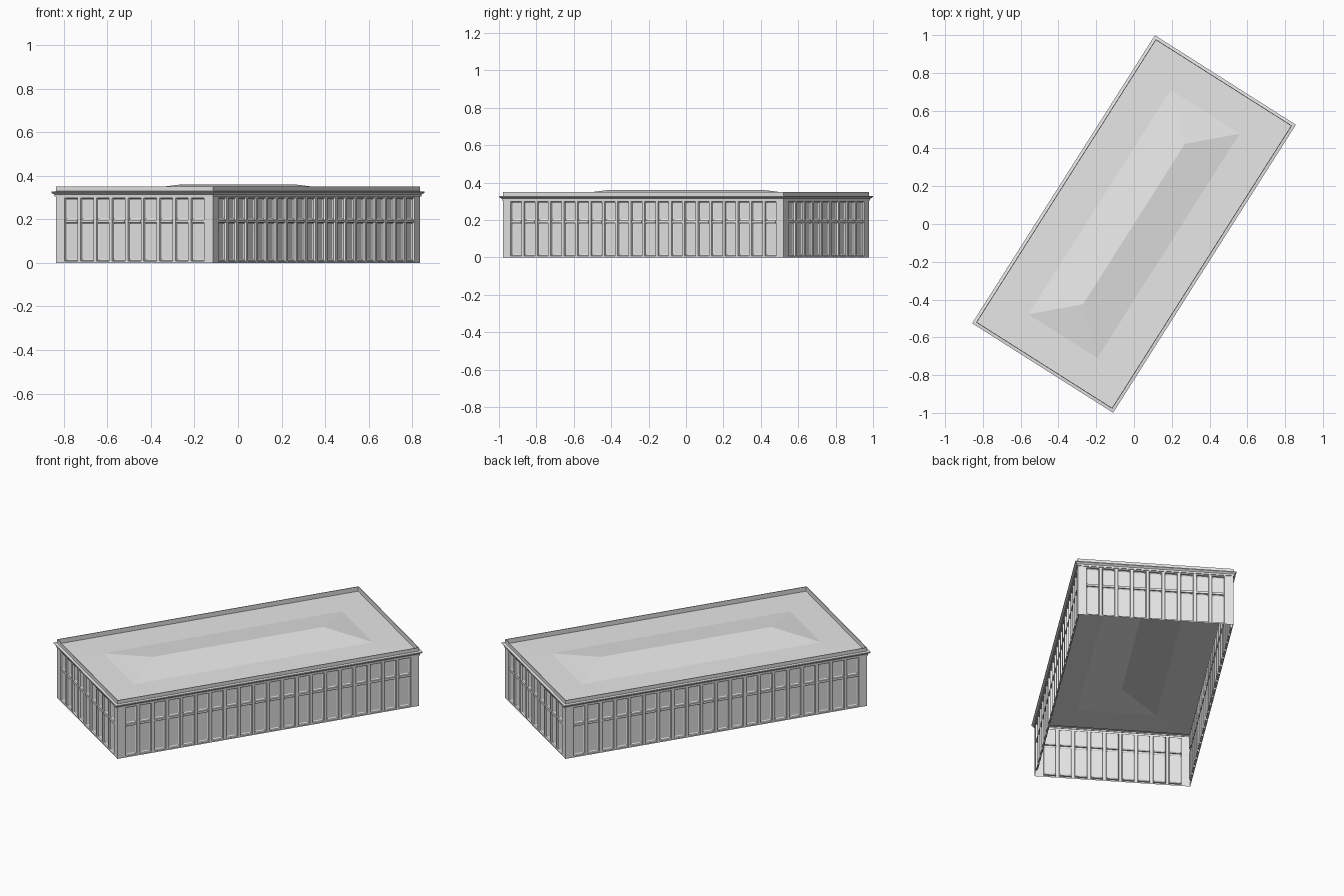
import bpy, bmesh, math
from mathutils import Vector

if "Cube" in bpy.data.objects:
    bpy.data.objects.remove(bpy.data.objects["Cube"], do_unlink=True)

TURN = math.radians(-32.4)      # the block stands at an angle to the axes
HX, HY = 0.427, 0.888           # half size of the wall rectangle

stone = bpy.data.materials.new("pale_grey")
stone.use_nodes = True
stone.diffuse_color = (0.8, 0.8, 0.8, 1)
stone.node_tree.nodes["Principled BSDF"].inputs["Base Color"].default_value = (0.8, 0.8, 0.8, 1)


def finish(bm, name):
    mesh = bpy.data.meshes.new(name)
    bm.to_mesh(mesh)
    bm.free()
    mesh.materials.append(stone)
    ob = bpy.data.objects.new(name, mesh)
    ob.rotation_euler.z = TURN
    bpy.context.collection.objects.link(ob)
    return ob


def ring(bm, x, y, z):
    return [bm.verts.new((sx * x, sy * y, z))
            for sx, sy in ((-1, -1), (1, -1), (1, 1), (-1, 1))]


def bridge(bm, low, high):
    for i in range(4):
        j = (i + 1) % 4
        bm.faces.new((low[i], low[j], high[j], high[i]))


def wall(name, side, half_length, distance, bays):
    """One facade: a grid of bays between pilasters, recessed and panelled."""
    angle = side * math.pi / 2
    out = Vector((math.cos(angle), math.sin(angle), 0))
    along = Vector((-out.y, out.x, 0))
    margin, pilaster = 0.04, 0.016
    pitch = 2 * (half_length - margin) / bays
    columns = [-half_length]
    for i in range(bays):
        start = -half_length + margin + i * pitch
        columns += [start + pilaster / 2, start + pitch - pilaster / 2]
    columns.append(half_length)
    rows = [0, 0.008, 0.184, 0.198, 0.298, 0.312]

    bm = bmesh.new()
    grid = [[bm.verts.new(out * distance + along * s + Vector((0, 0, z)))
             for z in rows] for s in columns]
    bay_faces, panels, sills = [], [], []
    for c in range(len(columns) - 1):
        for r in range(len(rows) - 1):
            face = bm.faces.new((grid[c][r], grid[c + 1][r],
                                 grid[c + 1][r + 1], grid[c][r + 1]))
            if c % 2 == 1 and 1 <= r <= 3:
                bay_faces.append(face)
                (sills if r == 2 else panels).append(face)
    bm.normal_update()
    # recessed bays, then window panels and sill bands inside them
    bmesh.ops.inset_region(bm, faces=bay_faces, thickness=0.002, depth=-0.009,
                           use_boundary=True, use_even_offset=True)
    bm.normal_update()
    bmesh.ops.inset_individual(bm, faces=panels, thickness=0.009, depth=-0.004)
    bmesh.ops.inset_individual(bm, faces=sills, thickness=0.001, depth=0.007)
    return finish(bm, name)


# Facades
wall("long_wall_east", 0, HY, HX, 20)
wall("short_wall_north", 1, HX, HY, 9)
wall("long_wall_west", 2, HY, HX, 20)
wall("short_wall_south", 3, HX, HY, 9)

# Cornice and parapet, as one moulding profile carried round the block
profile = [(0.0, 0.304), (0.004, 0.304), (0.005, 0.314), (0.015, 0.322),
           (0.015, 0.327), (0.0, 0.329), (0.0, 0.350), (-0.004, 0.350),
           (-0.004, 0.323)]
bm = bmesh.new()
rings = [ring(bm, HX + d, HY + d, z) for d, z in profile]
for low, high in zip(rings, rings[1:]):
    bridge(bm, low, high)
finish(bm, "cornice_and_parapet")

# Flat roof with a shallow hipped centre
bm = bmesh.new()
edge = ring(bm, HX - 0.004, HY - 0.004, 0.323)
base = ring(bm, 0.216, 0.703, 0.324)
bridge(bm, edge, base)
south = bm.verts.new((0, -0.503, 0.359))
north = bm.verts.new((0, 0.503, 0.359))
bm.faces.new((base[0], base[1], south))
bm.faces.new((base[1], base[2], north, south))
bm.faces.new((base[2], base[3], north))
bm.faces.new((base[3], base[0], south, north))
finish(bm, "hipped_roof")
